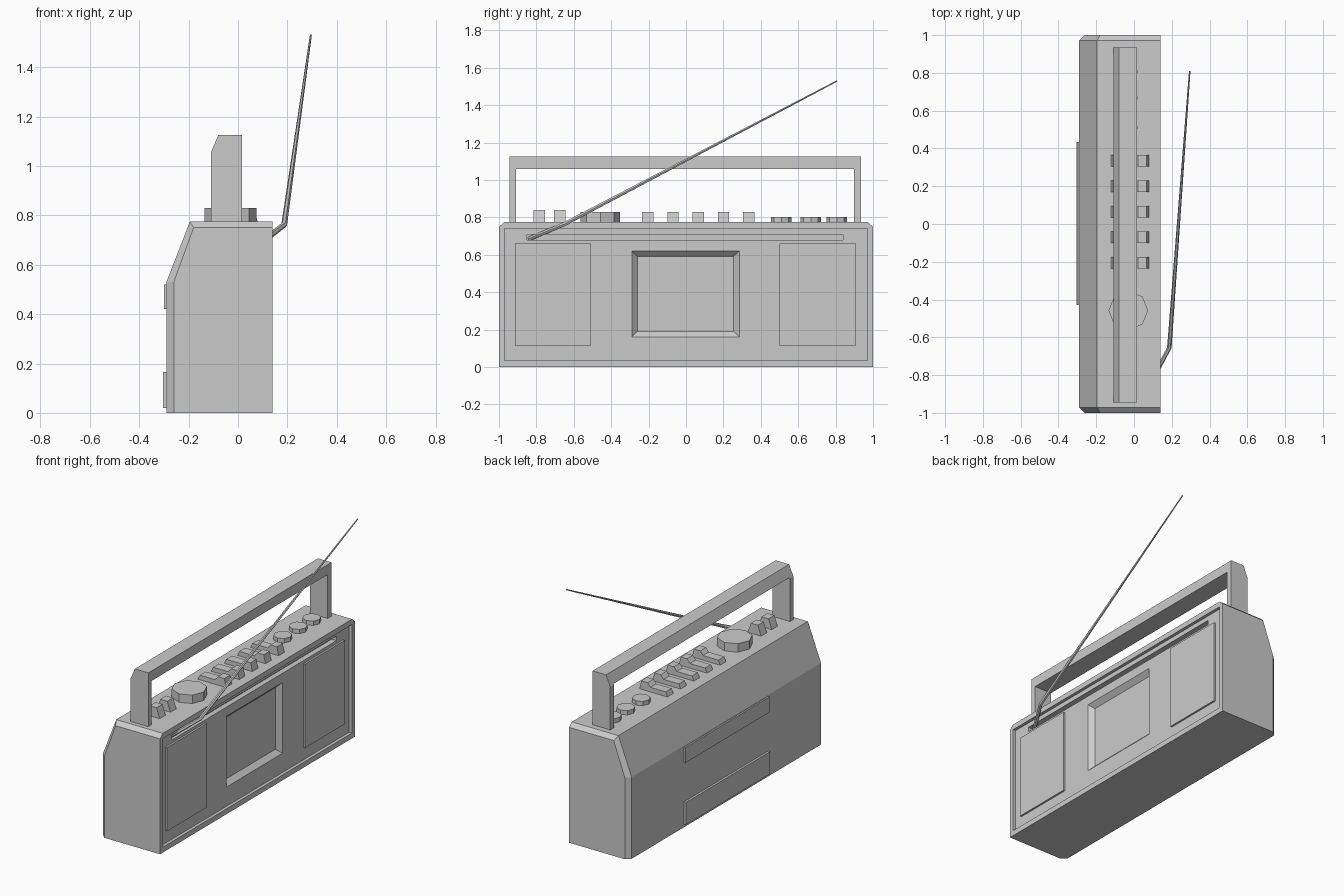
import bpy, bmesh
from math import cos, sin, pi
from mathutils import Vector

if "Cube" in bpy.data.objects:
    bpy.data.objects.remove(bpy.data.objects["Cube"])


def loft(name, rings):
    """Capped solid through successive rings of equal point count."""
    bm = bmesh.new()
    vs = [[bm.verts.new(p) for p in r] for r in rings]
    n = len(vs[0])
    for a, b in zip(vs, vs[1:]):
        for i in range(n):
            j = (i + 1) % n
            bm.faces.new((a[i], a[j], b[j], b[i]))
    bm.faces.new(vs[0])
    bm.faces.new(vs[-1])
    bmesh.ops.recalc_face_normals(bm, faces=bm.faces[:])
    me = bpy.data.meshes.new(name)
    bm.to_mesh(me)
    bm.free()
    ob = bpy.data.objects.new(name, me)
    bpy.context.collection.objects.link(ob)
    return ob


def xz_ring(profile, y):
    return [(x, y, z) for x, z in profile]


def yz_rect(x, y0, y1, z0, z1):
    return [(x, y0, z0), (x, y1, z0), (x, y1, z1), (x, y0, z1)]


def box(name, x0, x1, y0, y1, z0, z1):
    return loft(name, [yz_rect(x0, y0, y1, z0, z1), yz_rect(x1, y0, y1, z0, z1)])


def prism(name, profile, y0, y1):
    return loft(name, [xz_ring(profile, y0), xz_ring(profile, y1)])


def knob(name, x, y, r, z1, sides=8):
    def ring(z):
        return [(x + r * cos(2 * pi * i / sides), y + r * sin(2 * pi * i / sides), z)
                for i in range(sides)]
    return loft(name, [ring(0.77), ring(z1)])


def cut(target, cutter):
    cutter.hide_render = True
    cutter.hide_viewport = False
    cutter.display_type = 'WIRE'
    m = target.modifiers.new(cutter.name, 'BOOLEAN')
    m.operation = 'DIFFERENCE'
    m.solver = 'EXACT'
    m.object = cutter


# body with chamfered ends
outer = [(0.14, 0), (0.14, 0.775), (-0.195, 0.775), (-0.29, 0.53), (-0.29, 0)]
inner = [(0.14, 0), (0.14, 0.75), (-0.18, 0.75), (-0.26, 0.53), (-0.26, 0)]
body = loft("body", [xz_ring(inner, -1), xz_ring(outer, -0.972),
                     xz_ring(outer, 0.972), xz_ring(inner, 1)])

# recessed face, antenna groove and tapered cassette well
cut(body, box("face_cutter", 0.12, 0.2, -0.97, 0.97, 0.035, 0.74))
cut(body, box("groove_cutter", 0.085, 0.15, -0.85, 0.84, 0.68, 0.71))
cut(body, loft("cassette_cutter", [yz_rect(0.13, -0.3, 0.295, 0.15, 0.63),
                                   yz_rect(0.09, -0.26, 0.255, 0.19, 0.59)]))

# speaker panels
for side, y0 in (("left", -0.915), ("right", 0.5)):
    box("speaker_" + side, 0.11, 0.132, y0, y0 + 0.408, 0.115, 0.66)

# back panels
box("back_label_panel", -0.30, -0.28, -0.43, 0.435, 0.42, 0.52)
box("battery_cover", -0.304, -0.28, -0.43, 0.435, 0.02, 0.165)

# carrying handle
handle = prism("handle", [(0.017, 0.77), (0.017, 1.125), (-0.08, 1.125),
                          (-0.11, 1.055), (-0.11, 0.77)], -0.945, 0.935)
cut(handle, box("handle_cutter", -0.3, 0.2, -0.91, 0.897, 0.7, 1.06))

# tape keys
key = [(0.08, 0.77), (0.066, 0.83), (0.02, 0.83), (0.0, 0.805),
       (-0.11, 0.805), (-0.125, 0.77)]
for i in range(5):
    y = -0.205 + 0.135 * i
    prism(f"tape_key_{i + 1}", key, y - 0.03, y + 0.03)

# small switches
for i, y in enumerate((-0.785, -0.675)):
    prism(f"switch_{i + 1}", [(0.01, 0.77), (-0.015, 0.84), (-0.065, 0.84), (-0.09, 0.77)],
          y - 0.03, y + 0.03)

# tuning dial and three small knobs
knob("tuning_dial", -0.03, -0.458, 0.105, 0.83)
for i, y in enumerate((0.51, 0.667, 0.807)):
    knob(f"knob_{i + 1}", -0.035, y, 0.055, 0.803)

# bent tapering antenna
path = [Vector((0.088, -0.84, 0.685)), Vector((0.187, -0.655, 0.762)),
        Vector((0.295, 0.808, 1.53))]
radii = (0.012, 0.012, 0.004)
rings = []
for i, (p, r) in enumerate(zip(path, radii)):
    d = (path[min(i + 1, 2)] - path[max(i - 1, 0)]).normalized()
    u = d.cross(Vector((0, 0, 1))).normalized()
    v = u.cross(d)
    rings.append([p + (u * cos(k * pi / 3) + v * sin(k * pi / 3)) * r for k in range(6)])
loft("antenna", rings)
